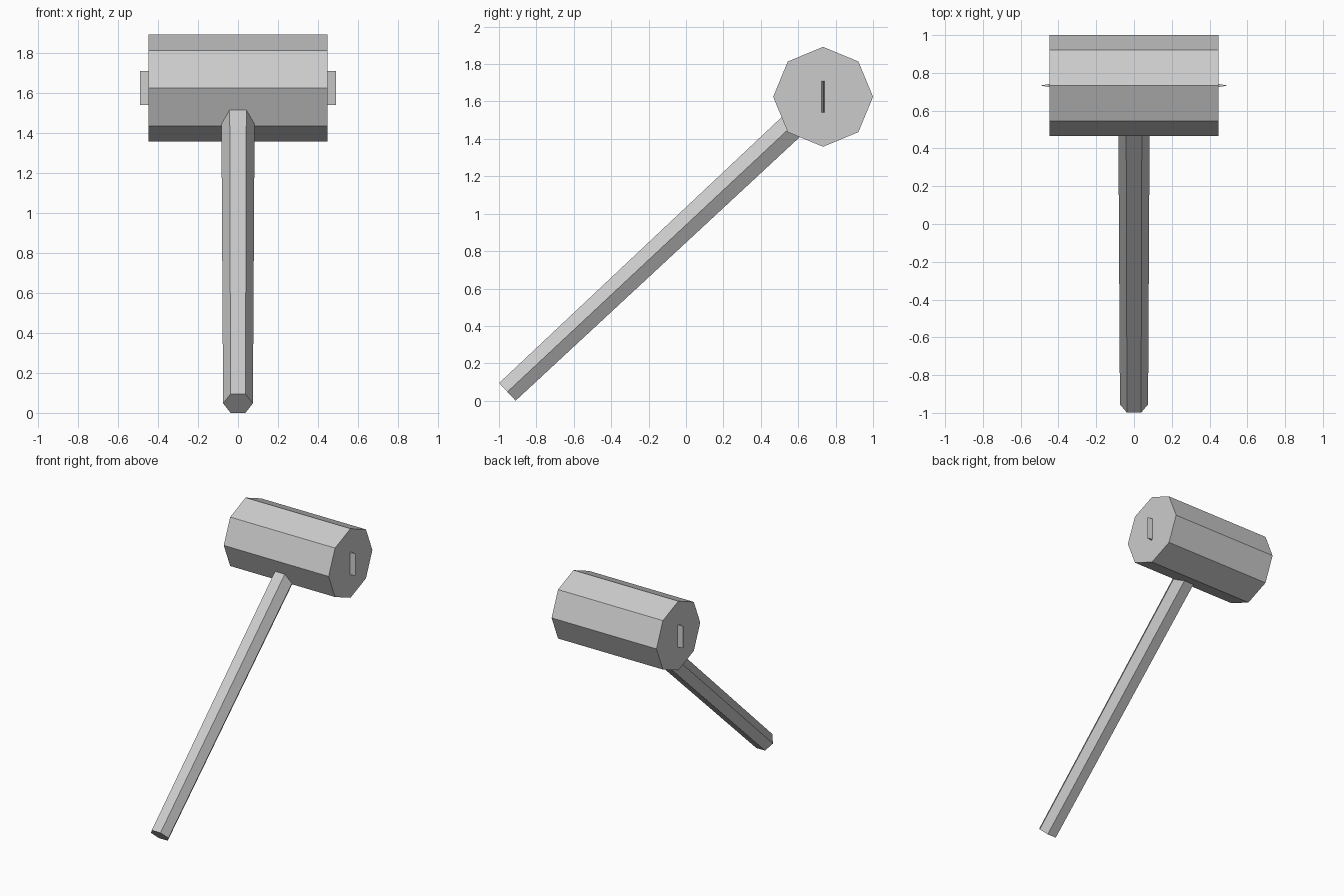
import bpy, bmesh, math
from mathutils import Vector

if "Cube" in bpy.data.objects:
    bpy.data.objects.remove(bpy.data.objects["Cube"])

grey = bpy.data.materials.new("plain grey")
grey.diffuse_color = (0.6, 0.6, 0.6, 1)
grey.use_nodes = True
grey.node_tree.nodes["Principled BSDF"].inputs["Base Color"].default_value = grey.diffuse_color

HEAD = Vector((0, 0.733, 1.625))    # centre of the mallet head
FOOT = Vector((0, -0.955, 0.0475))  # centre of the handle's lower end


def loft(name, rings):
    """Closed solid through rings with equal point counts."""
    bm = bmesh.new()
    loops = [[bm.verts.new(p) for p in ring] for ring in rings]
    n = len(loops[0])
    for a, b in zip(loops, loops[1:]):
        for i in range(n):
            j = (i + 1) % n
            bm.faces.new((a[i], a[j], b[j], b[i]))
    bm.faces.new(loops[0])
    bm.faces.new(loops[-1])
    bmesh.ops.recalc_face_normals(bm, faces=bm.faces)
    mesh = bpy.data.meshes.new(name)
    bm.to_mesh(mesh)
    bm.free()
    mesh.materials.append(grey)
    obj = bpy.data.objects.new(name, mesh)
    bpy.context.collection.objects.link(obj)
    return obj


def polygon(centre, u, v, r, sides):
    angles = [math.tau * i / sides for i in range(sides)]
    return [centre + r * (math.cos(a) * u + math.sin(a) * v) for a in angles]


X, Y, Z = Vector((1, 0, 0)), Vector((0, 1, 0)), Vector((0, 0, 1))

# Octagonal head lying along x
loft("mallet_head", [polygon(HEAD + s * 0.448 * X, Y, Z, 0.267, 8) for s in (-1, 1)])

# Hexagonal handle, slightly wider towards the head
across = X.cross((HEAD - FOOT).normalized())
loft("handle", [polygon(FOOT, X, across, 0.0745, 6),
                polygon(HEAD, X, across, 0.084, 6)])


# Thin tapered plates standing out of both head ends
def plate_ring(x, half_y):
    return [HEAD + Vector((x, sy * half_y, sz * 0.085))
            for sy, sz in ((-1, -1), (1, -1), (1, 1), (-1, 1))]


for side, s in (("left", -1), ("right", 1)):
    loft(side + "_end_plate", [plate_ring(s * 0.42, 0.009), plate_ring(s * 0.448, 0.008),
                               plate_ring(s * 0.49, 0.001)])
